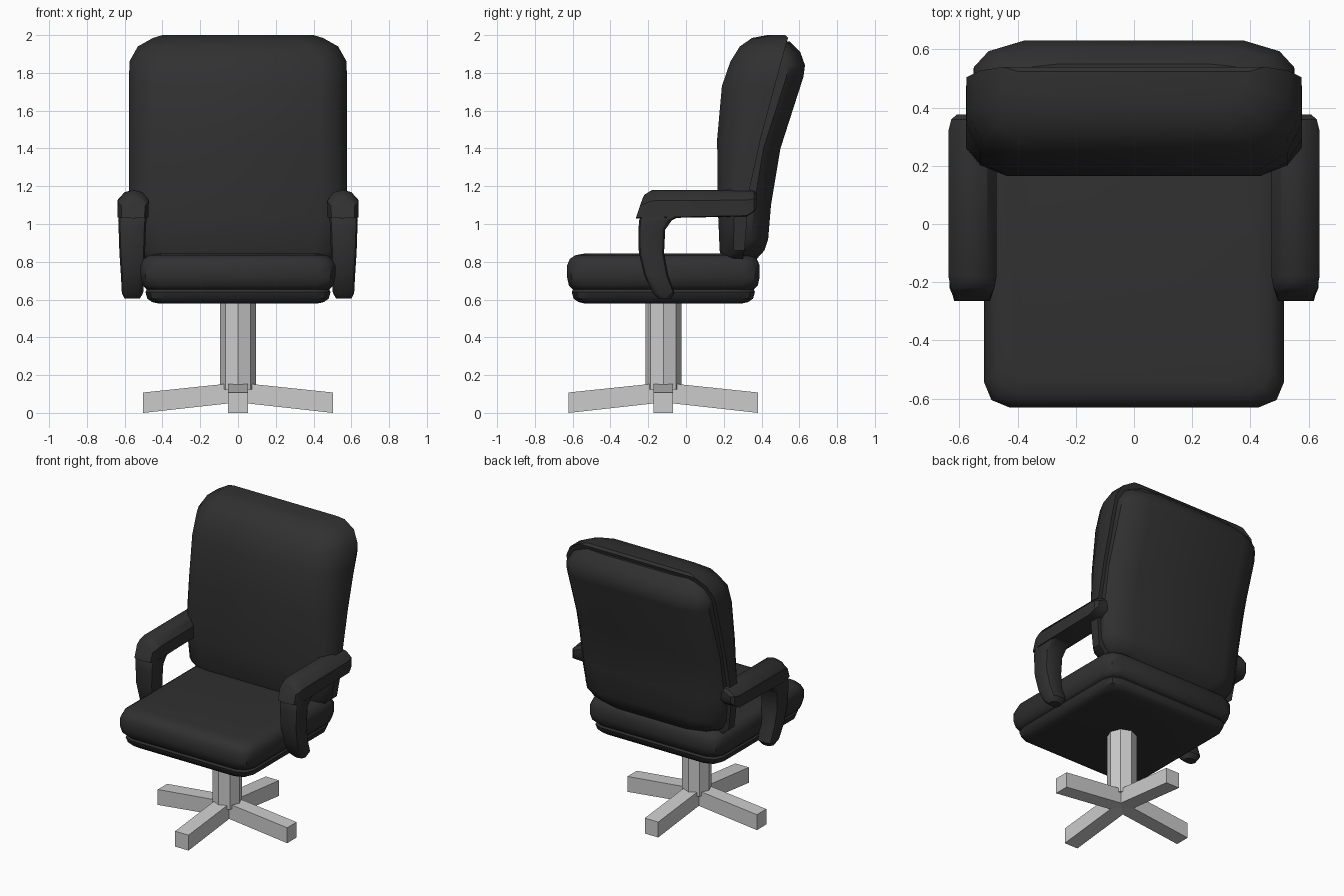
import bpy, bmesh, math

if "Cube" in bpy.data.objects:
    bpy.data.objects.remove(bpy.data.objects["Cube"])

black = bpy.data.materials.new("black_leather")
black.diffuse_color = (0.03, 0.03, 0.03, 1)
black.use_nodes = True
black.node_tree.nodes["Principled BSDF"].inputs["Base Color"].default_value = black.diffuse_color


def loft(name, rings, mat=None, smooth=None, mirror=False):
    """Skin a list of equal-length point rings and cap both ends."""
    bm = bmesh.new()
    loops = [[bm.verts.new(p) for p in r] for r in rings]
    for a, b in zip(loops, loops[1:]):
        n = len(a)
        for i in range(n):
            j = (i + 1) % n
            bm.faces.new((a[i], a[j], b[j], b[i]))
    bm.faces.new(loops[0][::-1])
    bm.faces.new(loops[-1])
    bmesh.ops.recalc_face_normals(bm, faces=bm.faces[:])
    me = bpy.data.meshes.new(name)
    bm.to_mesh(me)
    bm.free()
    ob = bpy.data.objects.new(name, me)
    bpy.context.collection.objects.link(ob)
    if mat:
        me.materials.append(mat)
    if smooth:
        bpy.ops.object.select_all(action='DESELECT')
        ob.select_set(True)
        bpy.context.view_layer.objects.active = ob
        bpy.ops.object.shade_smooth_by_angle(angle=math.radians(smooth))
    if mirror:
        twin = ob.modifiers.new("mirror", 'MIRROR')
        twin.use_mirror_merge = False
    return ob


def rounded(x0, x1, y0, y1, r, z):
    """Horizontal rectangle with three-point rounded corners."""
    pts = []
    for cx, cy, a in ((x1 - r, y1 - r, 0), (x0 + r, y1 - r, 90),
                      (x0 + r, y0 + r, 180), (x1 - r, y0 + r, 270)):
        for d in (0, 45, 90):
            t = math.radians(a + d)
            pts.append((cx + r * math.cos(t), cy + r * math.sin(t), z))
    return pts


def seat_ring(z, inset):
    return rounded(-.515 + inset, .515 - inset, -.63 + inset, .39 - inset, .085, z)


# Seat cushion and the thinner pan under it
loft("seat_cushion", [seat_ring(*p) for p in (
    (.65, .035), (.675, .01), (.72, 0), (.78, 0), (.815, .015), (.835, .045), (.843, .09))],
    black, 40)
loft("seat_pan", [seat_ring(*p) for p in (
    (.58, .09), (.587, .06), (.605, .035), (.64, .025), (.67, .04))], black, 40)


# Backrest cushion: height, half width, front, seam depth
def cushion_ring(z, w, f, s):
    d = s - f
    half = [(w - .14, f), (w - .05, f + .2 * d), (w, f + .55 * d), (w, s)]
    return [(x, y, z) for x, y in half] + [(-x, y, z) for x, y in half[::-1]]


loft("backrest_cushion", [cushion_ring(*p) for p in (
    (.81, .49, .19, .30), (.86, .55, .178, .31), (1.05, .575, .17, .325),
    (1.2, .577, .167, .34), (1.45, .577, .165, .395), (1.73, .577, .19, .47),
    (1.86, .575, .235, .505), (1.94, .53, .285, .527), (1.985, .45, .35, .54),
    (2.0, .40, .43, .525))], black, 40)


# Rear panel: height, half width, seam depth, back
def panel_ring(z, w, s, b):
    d = min(.09, (b - s) * .7)
    half = [(w, s), (w, b - d), (w - .05, b - .4 * d), (w - .17, b)]
    return [(x, y, z) for x, y in half] + [(-x, y, z) for x, y in half[::-1]]


loft("backrest_panel", [panel_ring(*p) for p in (
    (.81, .43, .27, .37), (.86, .50, .28, .415), (.92, .535, .285, .435),
    (1.1, .55, .30, .45), (1.4, .552, .36, .50), (1.78, .552, .45, .622),
    (1.84, .55, .47, .63), (1.91, .51, .49, .605), (1.965, .43, .505, .55))], black, 40)


# Armrest pads: run front to back, domed top and flat underside
def pad_ring(y, zb, zt, inset):
    h = zt - zb
    return [(x, y, zb + h * k) for x, k in (
        (.475 + inset, .03), (.472 + inset, .62), (.505 + inset, .92), (.555, 1),
        (.60 - inset, .92), (.638 - inset, .62), (.638 - inset, .03), (.555, 0))]


pad = [pad_ring(*p) for p in (
    (-.22, 1.03, 1.155, .008), (-.18, 1.03, 1.18, 0), (.32, 1.04, 1.18, 0),
    (.36, 1.065, 1.175, .01), (.377, 1.09, 1.155, .03))]
# sloping front tip
tip = [(x, -.265 + .35 * max(0, z - 1.035), z) for x, y, z in pad_ring(0, 1.03, 1.14, .02)]
loft("armrest_pad", [tip] + pad, black, 35, True)

# Curved arm supports: height, front, rear, inner side, outer side
loft("arm_support", [rounded(x0, x1, y0, y1, .028, z) for z, y0, y1, x0, x1 in (
    (.605, -.145, -.08, .52, .60), (.635, -.175, -.06, .502, .615),
    (.73, -.222, -.095, .495, .62), (.85, -.25, -.116, .492, .628),
    (.97, -.252, -.11, .488, .632), (1.02, -.248, -.075, .485, .634),
    (1.05, -.235, -.01, .485, .63))], black, 40, True)

# Octagonal column
loft("column", [[(.095 * math.cos(k * math.pi / 4), -.12 + .095 * math.sin(k * math.pi / 4), z)
                 for k in range(8)] for z in (.125, .60)])

# Four sloping feet
for k in range(4):
    foot = loft("foot", [[(r, -.052, zb), (r, .052, zb), (r, .052, zt), (r, -.052, zt)]
                         for r, zb, zt in ((0, .056, .16), (.052, .05, .155), (.502, 0, .108))])
    foot.location = (0, -.12, 0)
    foot.rotation_euler.z = k * math.pi / 2
